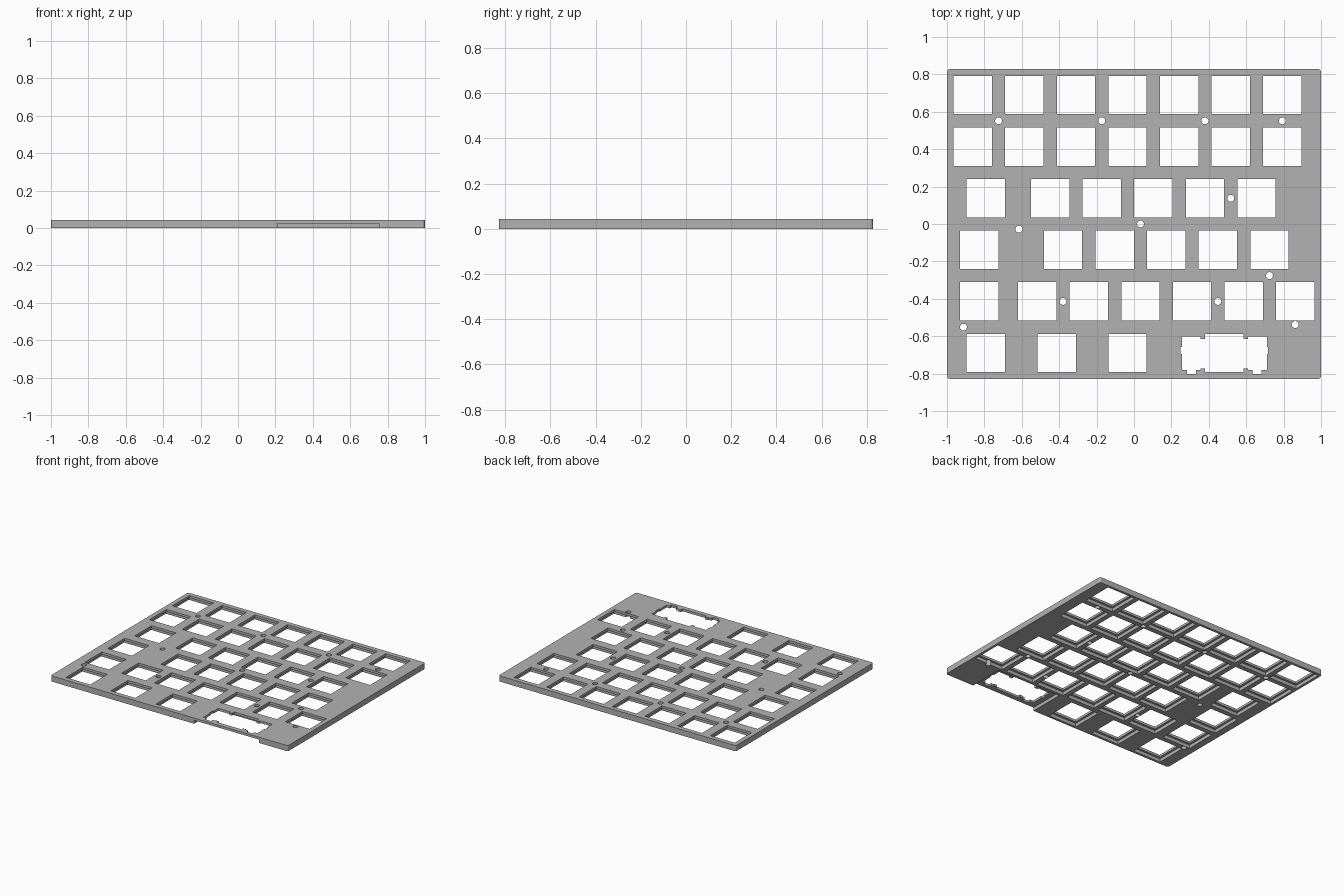
import bpy, bmesh, math

if "Cube" in bpy.data.objects:
    bpy.data.objects.remove(bpy.data.objects["Cube"])

U = 2 / 7.25            # key pitch
H = 0.0434              # plate height
LEDGE = 0.0255          # height of the underside recesses
HALF = 0.1025           # half width of a key opening
LIP = 0.0165            # extra recess width per side

grey = bpy.data.materials.new("grey")
grey.diffuse_color = (0.45, 0.45, 0.45, 1)
grey.use_nodes = True
grey.node_tree.nodes["Principled BSDF"].inputs["Base Color"].default_value = grey.diffuse_color


def to_object(name, bm, cutter=True):
    bmesh.ops.recalc_face_normals(bm, faces=bm.faces)
    me = bpy.data.meshes.new(name)
    bm.to_mesh(me)
    bm.free()
    me.materials.append(grey)
    ob = bpy.data.objects.new(name, me)
    bpy.context.collection.objects.link(ob)
    ob.hide_render = cutter
    ob.hide_viewport = cutter
    return ob


def prism(bm, pts, z0, z1):
    face = bm.faces.new([bm.verts.new((x, y, z0)) for x, y in pts])
    new = bmesh.ops.extrude_face_region(bm, geom=[face])["geom"]
    for v in new:
        if isinstance(v, bmesh.types.BMVert):
            v.co.z = z1


def rect(x0, x1, y0, y1):
    return [(x0, y0), (x1, y0), (x1, y1), (x0, y1)]


def circle(x, y, r, n=24):
    return [(x + r * math.cos(2 * math.pi * i / n),
             y + r * math.sin(2 * math.pi * i / n)) for i in range(n)]


# Plate with rounded corners
R, HY = 0.0145, 3 * U
outline = []
for k, (sx, sy) in enumerate([(1, 1), (-1, 1), (-1, -1), (1, -1)]):
    for i in range(7):
        a = math.pi / 2 * (k + i / 6)
        outline.append((sx * (1 - R) + R * math.cos(a), sy * (HY - R) + R * math.sin(a)))
bm = bmesh.new()
prism(bm, outline, 0, H)
plate = to_object("key_plate", bm, cutter=False)

# Key centres, in pitches from the left edge, row by row from the back
rows = [
    [0.5 + i for i in range(7)],
    [0.5 + i for i in range(7)],
    [0.75] + [2 + i for i in range(5)],
    [0.625] + [2.25 + i for i in range(5)],
    [0.625] + [1.75 + i for i in range(6)],
    [0.75, 2.125, 3.5],
]
keys = [(-1 + x * U, (2.5 - r) * U) for r, row in enumerate(rows) for x in row]

# Key openings and the wider recesses below them
openings, recesses = bmesh.new(), bmesh.new()
for x, y in keys:
    for bm, h, z1 in ((openings, HALF, H + 0.05), (recesses, HALF + LIP, LEDGE)):
        prism(bm, rect(x - h, x + h, y - h, y + h), -0.05, z1)

# Wide key: stabiliser opening, and a pocket below open to the front
cx, cy = -1 + 5.375 * U, -2.5 * U
half = [(HALF, HALF), (HALF, 0.075), (0.126, 0.075), (0.126, 0.087), (0.227, 0.087),
        (0.227, 0.032), (0.235, 0.032), (0.235, -0.006), (0.227, -0.006),
        (0.227, -0.091), (0.2, -0.091), (0.2, -0.112), (0.15, -0.112), (0.15, -0.091),
        (0.126, -0.091), (0.126, -0.084), (HALF, -0.084), (HALF, -HALF)]
profile = half + [(-x, y) for x, y in reversed(half)]
prism(openings, [(cx + x, cy + y) for x, y in profile], -0.05, H + 0.05)
prism(recesses, rect(cx - 0.272, cx + 0.272, -HY - 0.05, cy + 0.135), -0.05, LEDGE)

# Screw holes, in pitches from the left edge and from the middle
screws = [(1, 2), (3, 2), (5, 2), (6.5, 2), (5.5, 0.5), (3.75, 0), (1.395, -0.1),
          (6.25, -1), (2.25, -1.5), (5.25, -1.5), (0.32, -2), (6.75, -1.95)]
holes = bmesh.new()
for x, y in screws:
    prism(holes, circle(-1 + x * U, y * U, 0.0185), -0.05, H + 0.05)

# Cut everything out of the plate
for name, bm in (("recess_cutter", recesses), ("opening_cutter", openings),
                 ("screw_hole_cutter", holes)):
    mod = plate.modifiers.new(name, "BOOLEAN")
    mod.operation = "DIFFERENCE"
    mod.solver = "EXACT"
    mod.object = to_object(name, bm)
